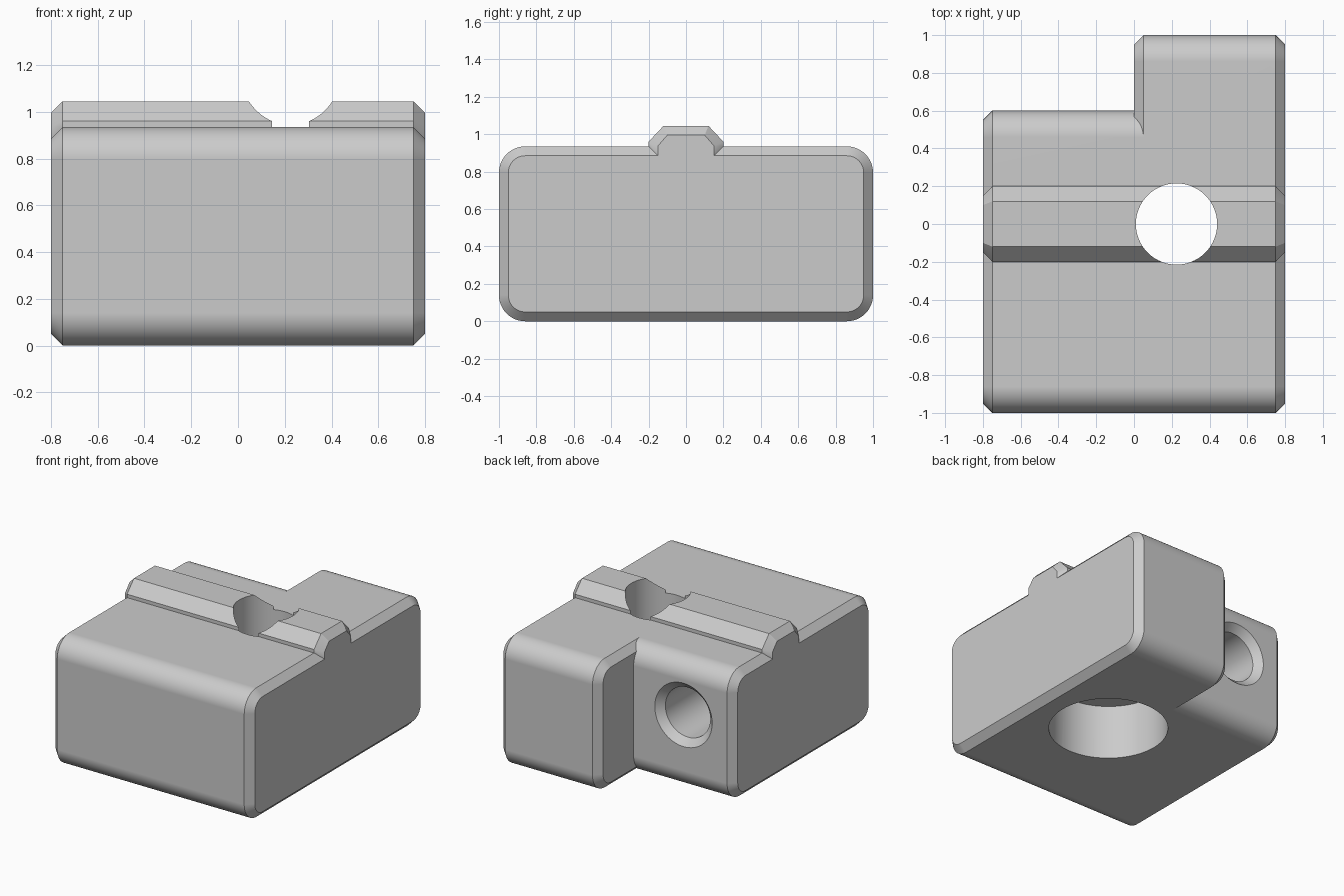
import bpy, bmesh, math
from mathutils import Matrix, Vector

if "Cube" in bpy.data.objects:
    bpy.data.objects.remove(bpy.data.objects["Cube"], do_unlink=True)

HEIGHT, RADIUS, CHAMFER = 0.935, 0.14, 0.05

grey = bpy.data.materials.new("plain_grey")
grey.use_nodes = True
grey.diffuse_color = (0.6, 0.6, 0.6, 1)
grey.node_tree.nodes["Principled BSDF"].inputs["Base Color"].default_value = (0.6, 0.6, 0.6, 1)


def loft(name, rings):
    """Skin closed rings of points into a capped solid."""
    bm = bmesh.new()
    loops = [[bm.verts.new(p) for p in ring] for ring in rings]
    n = len(loops[0])
    for a, b in zip(loops, loops[1:]):
        for i in range(n):
            j = (i + 1) % n
            bm.faces.new((a[i], a[j], b[j], b[i]))
    bm.faces.new(loops[0])
    bm.faces.new(loops[-1])
    bmesh.ops.recalc_face_normals(bm, faces=bm.faces)
    mesh = bpy.data.meshes.new(name)
    bm.to_mesh(mesh)
    bm.free()
    mesh.materials.append(grey)
    obj = bpy.data.objects.new(name, mesh)
    bpy.context.collection.objects.link(obj)
    return obj


def profile(x, y0, y1, inset):
    """Rounded side outline with the top rail, shrunk by inset."""
    pts = []
    corners = [(y0, 0, 180), (y1, 0, 270), (y1, HEIGHT, 0), (y0, HEIGHT, 90)]
    rail = [(0.2 - inset, HEIGHT - inset), (0.2 - inset, 0.96 - inset * 0.45),
            (0.12 - inset * 0.4, 1.045 - inset)]
    for y, z, start in corners:
        cy = y + RADIUS if y == y0 else y - RADIUS
        cz = z + RADIUS if z == 0 else z - RADIUS
        for k in range(13):
            t = math.radians(start + 7.5 * k)
            pts.append((cy + (RADIUS - inset) * math.cos(t), cz + (RADIUS - inset) * math.sin(t)))
        if start == 0:
            pts += rail + [(-ry, rz) for ry, rz in reversed(rail)]
    return [Vector((x, y, z)) for y, z in pts]


def lathe(name, steps, matrix):
    """Round cutter from (height, radius) steps."""
    n = 96
    rings = [[matrix @ Vector((r * math.cos(math.tau * i / n), r * math.sin(math.tau * i / n), h))
              for i in range(n)] for h, r in steps]
    obj = loft(name, rings)
    obj.hide_render = True
    return obj


def combine(target, other, operation):
    mod = target.modifiers.new(operation.lower(), 'BOOLEAN')
    mod.object, mod.operation, mod.solver = other, operation, 'EXACT'
    bpy.context.view_layer.objects.active = target
    bpy.ops.object.modifier_apply(modifier=mod.name)
    bpy.data.objects.remove(other, do_unlink=True)


# Long half with chamfered ends, and short half running into it
block = loft("mount_block", [profile(0, -1, 1, CHAMFER), profile(CHAMFER, -1, 1, 0),
                             profile(0.8 - CHAMFER, -1, 1, 0), profile(0.8, -1, 1, CHAMFER)])
short = loft("short_half", [profile(-0.8, -1, 0.6, CHAMFER), profile(CHAMFER - 0.8, -1, 0.6, 0),
                            profile(0.3, -1, 0.6, 0)])
combine(block, short, 'UNION')

# Upright through hole with a wide counterbore underneath
combine(block, lathe("bolt_hole", [(-0.1, 0.4), (0.4, 0.4), (0.4, 0.215), (1.2, 0.215)],
                     Matrix.Translation((0.225, 0, 0))), 'DIFFERENCE')

# Level hole with a chamfered mouth in the stepped back face
combine(block, lathe("back_hole", [(-0.4, 0.18), (0.55, 0.18), (0.65, 0.28)],
                     Matrix.Translation((-0.4, 0, 0.545)) @ Matrix.Rotation(-math.pi / 2, 4, 'X')),
        'DIFFERENCE')

# Smooth the rounds and keep the edges crisp
bpy.ops.object.select_all(action='DESELECT')
block.select_set(True)
bpy.context.view_layer.objects.active = block
bpy.ops.object.shade_smooth_by_angle(angle=math.radians(30))
weighted = block.modifiers.new("even_shading", 'WEIGHTED_NORMAL')
weighted.keep_sharp = True
